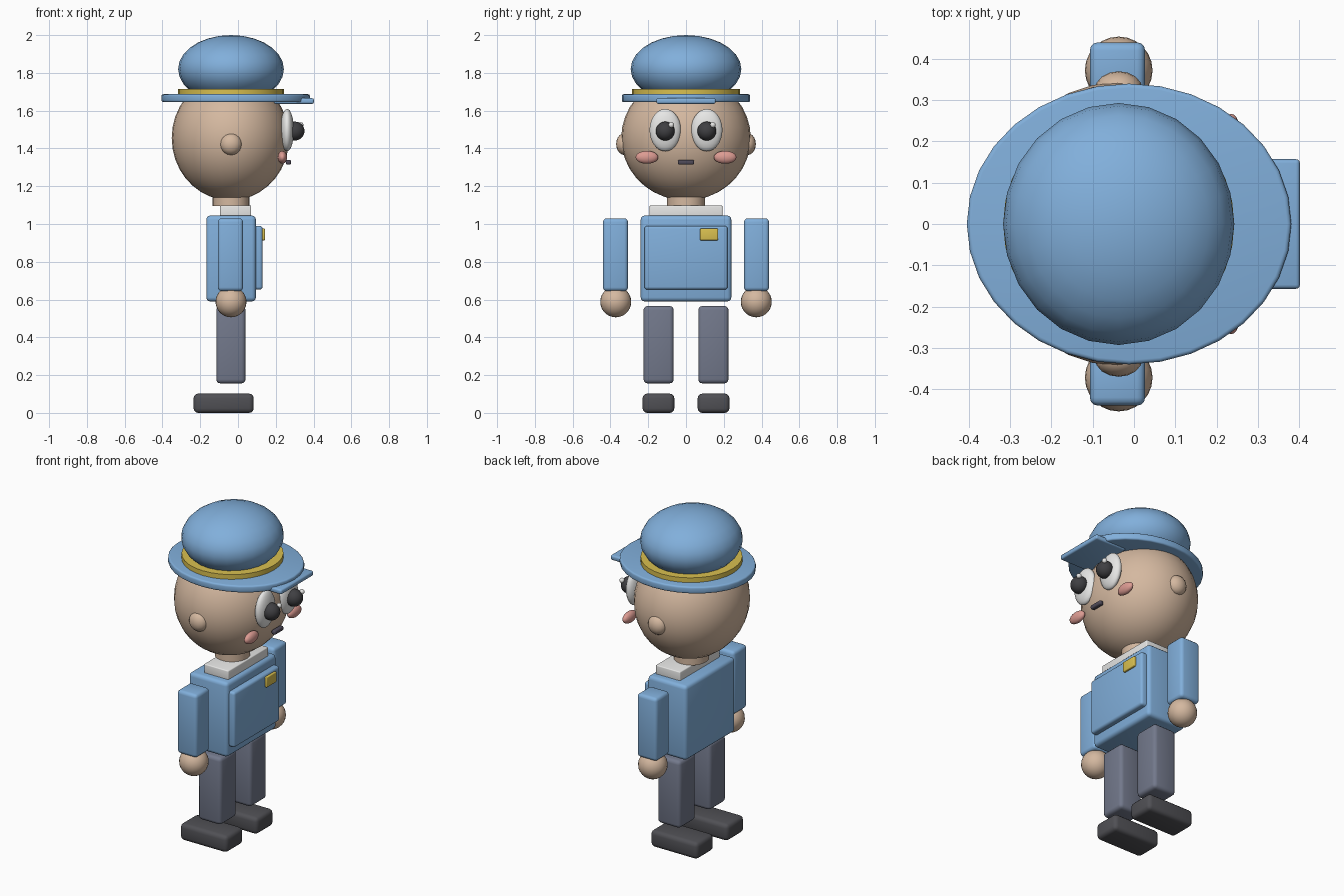
import bpy
import math

cube = bpy.data.objects.get("Cube")
if cube:
    bpy.data.objects.remove(cube, do_unlink=True)


def material(name, r, g, b):
    m = bpy.data.materials.new(name)
    m.use_nodes = True
    m.diffuse_color = (r, g, b, 1)
    bsdf = next(n for n in m.node_tree.nodes if n.type == 'BSDF_PRINCIPLED')
    bsdf.inputs["Base Color"].default_value = (r, g, b, 1)
    return m


BLUE = material("uniform_blue", .22, .43, .71)
SKIN = material("skin", .66, .48, .35)
GREY = material("trouser_grey", .17, .19, .26)
SHOE = material("shoe_dark", .08, .08, .09)
GOLD = material("gold", .70, .53, .08)
WHITE = material("white", .80, .80, .79)
DARK = material("eye_dark", .05, .05, .055)
PINK = material("cheek_pink", .72, .33, .29)
MOUTH = material("mouth_dark", .08, .07, .10)


def finish(name, mat, size, bevel=0):
    ob = bpy.context.object
    ob.name = name
    ob.scale = size
    bpy.ops.object.transform_apply(location=False, rotation=False, scale=True)
    ob.data.materials.append(mat)
    if bevel:
        mod = ob.modifiers.new("bevel", 'BEVEL')
        mod.width, mod.segments = bevel, 3
        bpy.ops.object.modifier_apply(modifier="bevel")
    bpy.ops.object.shade_smooth_by_angle(angle=math.radians(40))
    return ob


def box(name, mat, x, y, z, bevel):
    """Bevelled box given by its (min, max) span on each axis."""
    spans = (x, y, z)
    bpy.ops.mesh.primitive_cube_add(size=1, location=[sum(s) / 2 for s in spans])
    return finish(name, mat, [s[1] - s[0] for s in spans], bevel)


def ball(name, mat, centre, radii, segments=24):
    bpy.ops.mesh.primitive_uv_sphere_add(
        segments=segments, ring_count=segments // 2 + 2, location=centre)
    return finish(name, mat, radii)


def disc(name, mat, x, z, rx, ry, bevel=0, sides=32):
    bpy.ops.mesh.primitive_cylinder_add(
        vertices=sides, radius=1, depth=1, location=(x, 0, sum(z) / 2))
    return finish(name, mat, (rx, ry, z[1] - z[0]), bevel)


# Body
AXIS = -.037
box("torso", BLUE, (-.168, .095), (-.24, .24), (.59, 1.045), .022)
box("jacket_front", BLUE, (.05, .13), (-.22, .22), (.653, .99), .015)
box("badge", GOLD, (.12, .143), (.074, .17), (.913, .976), .005)
box("collar", WHITE, (-.095, .07), (-.193, .193), (1.03, 1.098), .006)
disc("neck", SKIN, AXIS, (1.096, 1.2), .097, .1)

# Head and face
ball("head", SKIN, (-.04, 0, 1.455), (.311, .343, .33), 32)
box("mouth", MOUTH, (.253, .281), (-.043, .043), (1.314, 1.34), .009)

# Paired parts
for side, s in (("left", 1), ("right", -1)):
    def span(a, b):
        return tuple(sorted((a * s, b * s)))
    box(side + "_arm", BLUE, (-.107, .027), span(.307, .44), (.645, 1.03), .02)
    ball(side + "_hand", SKIN, (AXIS, .372 * s, .588), (.082, .082, .082))
    box(side + "_leg", GREY, (-.115, .04), span(.065, .225), (.156, .566), .022)
    box(side + "_shoe", SHOE, (-.235, .083), span(.062, .23), (0, .102), .024)
    ball(side + "_ear", SKIN, (AXIS, .325 * s, 1.423), (.058, .045, .058), 16)
    ball(side + "_eye", WHITE, (.26, .11 * s, 1.497), (.036, .083, .112))
    ball(side + "_pupil", DARK, (.302, .11 * s, 1.492), (.05, .05, .05))
    ball(side + "_eye_glint", WHITE, (.332, .11 * s + .032, 1.524), (.015, .015, .015), 12)
    ball(side + "_cheek", PINK, (.235, .207 * s, 1.353), (.025, .06, .034))

# Hat
disc("hat_brim", BLUE, -.012, (1.645, 1.687), .393, .34, .01)
disc("hat_band", GOLD, AXIS, (1.685, 1.716), .28, .285)
ball("hat_crown", BLUE, (AXIS, 0, 1.82), (.28, .293, .18))
box("hat_visor", BLUE, (.19, .402), (-.157, .157), (1.636, 1.666), .01)
